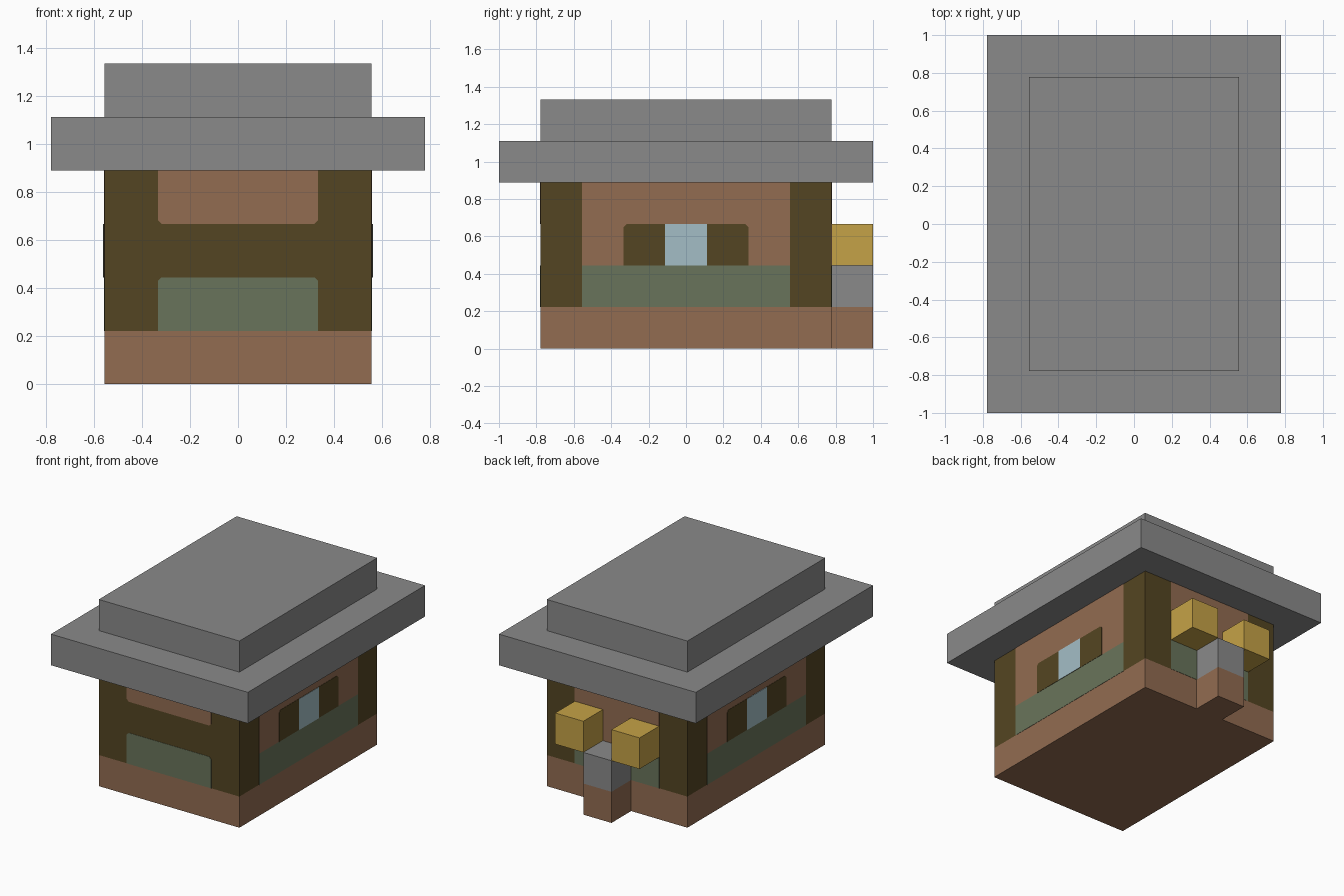
import bpy
import bmesh
from mathutils import Matrix, Vector
from math import radians

if "Cube" in bpy.data.objects:
    bpy.data.objects.remove(bpy.data.objects["Cube"], do_unlink=True)

U = 2 / 9      # one block
SKIN = 0.002   # thickness of one layer of wall facing


def material(name, *rgb):
    linear = [((c / 255 + 0.055) / 1.055) ** 2.4 for c in rgb] + [1]
    mat = bpy.data.materials.new(name)
    mat.use_nodes = True
    mat.diffuse_color = linear
    shader = mat.node_tree.nodes["Principled BSDF"]
    shader.inputs["Base Color"].default_value = linear
    shader.inputs["Roughness"].default_value = 0.9
    return mat


CLAY = material("clay_brown", 146, 108, 81)
TIMBER = material("dark_timber", 84, 69, 34)
MOSS = material("moss_green", 105, 116, 91)
STONE = material("stone_grey", 138, 138, 138)
GOLD = material("gold", 197, 162, 71)
GLASS = material("pale_glass", 164, 190, 198)


def add_object(name, bm, mat):
    bmesh.ops.recalc_face_normals(bm, faces=bm.faces)
    mesh = bpy.data.meshes.new(name)
    bm.to_mesh(mesh)
    bm.free()
    mesh.materials.append(mat)
    obj = bpy.data.objects.new(name, mesh)
    bpy.context.collection.objects.link(obj)
    return obj


def block(name, mat, x, y, z):
    """Box spanning (low, high) ranges given in blocks."""
    bm = bmesh.new()
    bmesh.ops.create_cube(bm, size=1)
    size = [(b - a) * U for a, b in (x, y, z)]
    centre = [(a + b) / 2 * U for a, b in (x, y, z)]
    bmesh.ops.scale(bm, vec=size, verts=bm.verts)
    bmesh.ops.translate(bm, vec=centre, verts=bm.verts)
    return add_object(name, bm, mat)


def panel(name, mat, turn, reach, across, z, layer=1, cut=""):
    """Thin wall facing, turned from the front; cut lists clipped edges."""
    (a, b), (lo, hi) = across, z
    t = 0.07 if "top" in cut else 0
    d = 0.07 if "bottom" in cut else 0
    outline = [(a + d, lo), (b - d, lo), (b, lo + d), (b, hi - t),
               (b - t, hi), (a + t, hi), (a, hi - t), (a, lo + d)]
    outline = list(dict.fromkeys(outline))
    bm = bmesh.new()
    face = bm.faces.new([bm.verts.new((u * U, -reach * U, v * U)) for u, v in outline])
    ext = bmesh.ops.extrude_face_region(bm, geom=[face])["geom"]
    front = [g for g in ext if isinstance(g, bmesh.types.BMVert)]
    bmesh.ops.translate(bm, vec=Vector((0, -SKIN * layer, 0)), verts=front)
    bm.transform(Matrix.Rotation(radians(turn), 4, "Z"))
    return add_object(name, bm, mat)


# Main masses
block("foundation", CLAY, (-2.5, 2.5), (-3.5, 3.5), (0, 1))
block("timber_walls", TIMBER, (-2.5, 2.5), (-3.5, 3.5), (1, 4))
block("roof_eaves", STONE, (-3.5, 3.5), (-4.5, 4.5), (4, 5))
block("roof_cap", STONE, (-2.5, 2.5), (-3.5, 3.5), (5, 6))

# Rear pillar and the pair of lamps
block("pillar_base", CLAY, (-0.5, 0.5), (3.5, 4.5), (0, 1))
block("pillar_top", STONE, (-0.5, 0.5), (3.5, 4.5), (1, 2))
for side, x in (("left", 1), ("right", -1)):
    block(side + "_lamp", GOLD, (x - 0.5, x + 0.5), (3.5, 4.5), (2, 3))

# Front and back facings
panel("front_upper_wall", CLAY, 0, 3.5, (-1.5, 1.5), (3, 4), cut="bottom")
panel("front_lower_wall", MOSS, 0, 3.5, (-1.5, 1.5), (1, 2), cut="top")
panel("back_upper_wall", CLAY, 180, 3.5, (-1.5, 1.5), (2, 4))
panel("back_lower_wall", MOSS, 180, 3.5, (-1.5, 1.5), (1, 2))

# Side facings with a shuttered window
for side, turn in (("left", 90), ("right", -90)):
    panel(side + "_upper_wall", CLAY, turn, 2.5, (-2.5, 2.5), (2, 4))
    panel(side + "_lower_wall", MOSS, turn, 2.5, (-2.5, 2.5), (1, 2))
    panel(side + "_shutters", TIMBER, turn, 2.5, (-1.5, 1.5), (2, 3), 2, "top")
    panel(side + "_window", GLASS, turn, 2.5, (-0.5, 0.5), (2, 3), 3)
